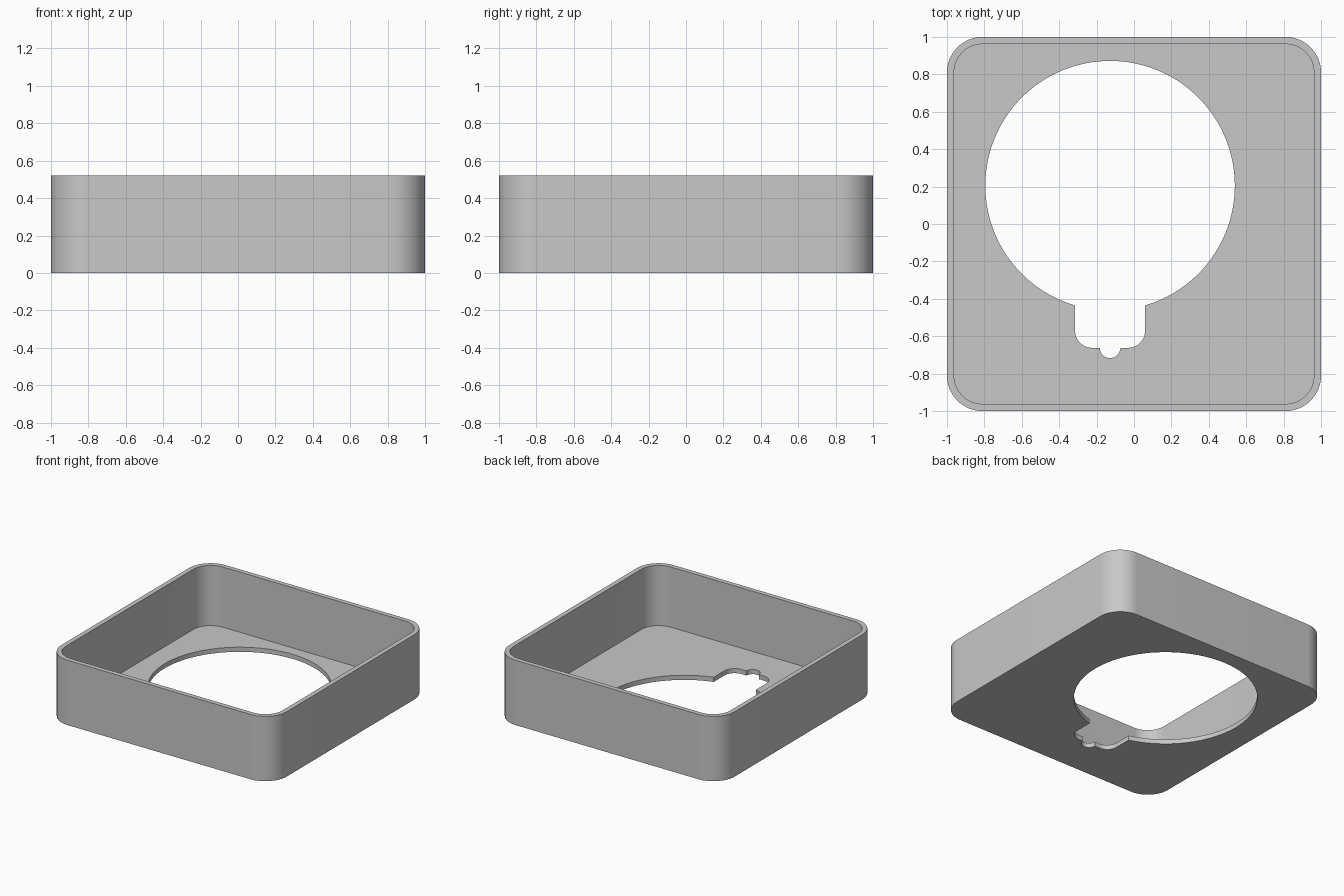
import bpy
import bmesh
from math import pi, cos, sin, asin, radians

cube = bpy.data.objects.get("Cube")
if cube:
    bpy.data.objects.remove(cube, do_unlink=True)

HEIGHT, WALL, FLOOR, CORNER = 0.52, 0.038, 0.037, 0.19
HOLE_X, HOLE_Y, HOLE_R = -0.128, 0.205, 0.667
SLOT_HALF, SLOT_Y, SLOT_R, NOTCH_R = 0.187, -0.662, 0.09, 0.055


def arc(cx, cy, r, start, end, steps):
    return [(cx + r * cos(start + (end - start) * i / steps),
             cy + r * sin(start + (end - start) * i / steps)) for i in range(steps + 1)]


def rounded_square(half, r):
    c = half - r
    pts = []
    for k, (sx, sy) in enumerate([(1, 1), (-1, 1), (-1, -1), (1, -1)]):
        pts += arc(sx * c, sy * c, r, k * pi / 2, (k + 1) * pi / 2, 16)
    return pts


def opening():
    # Large circle, then the slot with rounded corners and a small round notch
    a = asin(SLOT_HALF / HOLE_R)
    pts = arc(HOLE_X, HOLE_Y, HOLE_R, -pi / 2 + a, 1.5 * pi - a, 120)
    side, y = SLOT_HALF - SLOT_R, SLOT_Y + SLOT_R
    pts += arc(HOLE_X - side, y, SLOT_R, pi, 1.5 * pi, 12)
    pts += arc(HOLE_X, SLOT_Y, NOTCH_R, pi, 2 * pi, 16)
    pts += arc(HOLE_X + side, y, SLOT_R, 1.5 * pi, 2 * pi, 12)
    return pts


bm = bmesh.new()


def ring(pts, z):
    verts = [bm.verts.new((x, y, z)) for x, y in pts]
    edges = [bm.edges.new((v, verts[i - 1])) for i, v in enumerate(verts)]
    return verts, edges


def bridge(a, b):
    for i in range(len(a[0])):
        bm.faces.new((a[0][i - 1], a[0][i], b[0][i], b[0][i - 1]))


def plate(a, b):
    bmesh.ops.triangle_fill(bm, edges=a[1] + b[1], use_beauty=True)


# Tray shell: outer wall, rim, inner wall and pierced floor
outer = rounded_square(1, CORNER)
inner = rounded_square(1 - WALL, CORNER - WALL)
outer_low, outer_top = ring(outer, 0), ring(outer, HEIGHT)
inner_top, inner_low = ring(inner, HEIGHT), ring(inner, FLOOR)
hole_top, hole_low = ring(opening(), FLOOR), ring(opening(), 0)
bridge(outer_low, outer_top)
bridge(outer_top, inner_top)
bridge(inner_top, inner_low)
bridge(hole_top, hole_low)
plate(inner_low, hole_top)
plate(outer_low, hole_low)
bmesh.ops.recalc_face_normals(bm, faces=bm.faces)

mesh = bpy.data.meshes.new("tray")
bm.to_mesh(mesh)
bm.free()
tray = bpy.data.objects.new("tray", mesh)
bpy.context.collection.objects.link(tray)

# Plain grey finish
grey = bpy.data.materials.new("light grey")
grey.use_nodes = True
colour = (0.58, 0.58, 0.58, 1)
grey.diffuse_color = colour
grey.node_tree.nodes["Principled BSDF"].inputs["Base Color"].default_value = colour
mesh.materials.append(grey)

bpy.ops.object.select_all(action="DESELECT")
tray.select_set(True)
bpy.context.view_layer.objects.active = tray
bpy.ops.object.shade_smooth_by_angle(angle=radians(30))
